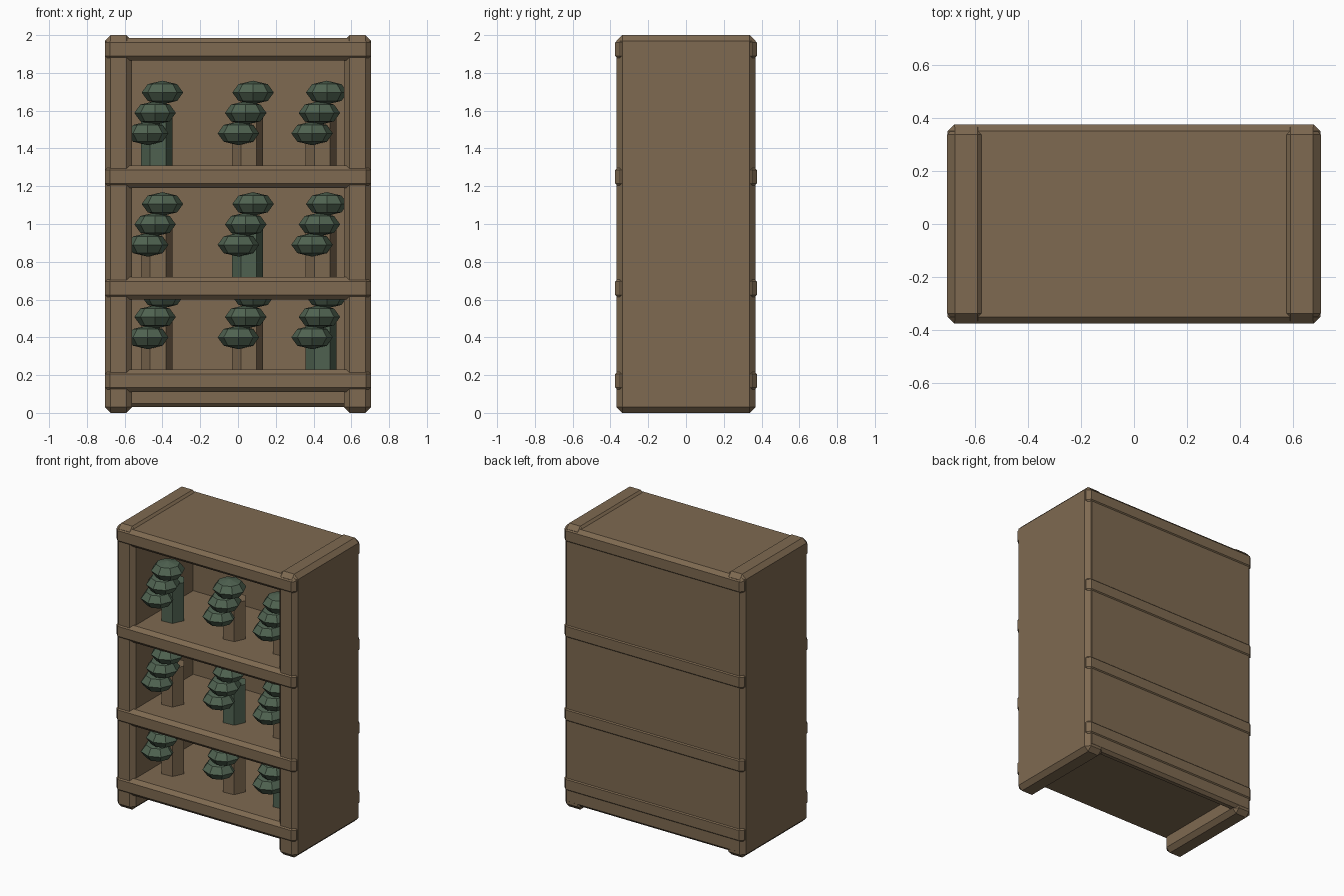
import bpy
import math

cube = bpy.data.objects.get("Cube")
if cube:
    bpy.data.objects.remove(cube, do_unlink=True)


def make_material(name, color):
    mat = bpy.data.materials.new(name)
    mat.use_nodes = True
    mat.diffuse_color = (*color, 1)
    mat.node_tree.nodes["Principled BSDF"].inputs["Base Color"].default_value = (*color, 1)
    return mat


wood = make_material("brown wood", (0.21, 0.143, 0.082))
green = make_material("muted green", (0.08, 0.125, 0.083))


def bevelled_box(name, low, high, bevel):
    """Box between two corners with a flat chamfer on every edge."""
    centre = [(a + b) / 2 for a, b in zip(low, high)]
    bpy.ops.mesh.primitive_cube_add(size=1, location=centre)
    ob = bpy.context.object
    ob.name = name
    ob.scale = [b - a for a, b in zip(low, high)]
    bpy.ops.object.transform_apply(location=False, rotation=False, scale=True)
    mod = ob.modifiers.new("chamfer", 'BEVEL')
    mod.width = bevel
    mod.segments = 1
    ob.data.materials.append(wood)


# Side panels
bevelled_box("left_side", (0.56, -0.367, 0), (0.705, 0.367, 2), 0.03)
bevelled_box("right_side", (-0.705, -0.367, 0), (-0.56, 0.367, 2), 0.03)

# Back panel
bevelled_box("back_panel", (-0.69, 0.30, 0.03), (0.69, 0.368, 1.97), 0.02)

# Shelf boards
shelf_tops = {"bottom": 0.23, "lower": 0.72, "upper": 1.31, "top": 1.985}
for label, top in shelf_tops.items():
    bevelled_box(label + "_shelf", (-0.703, -0.375, top - 0.12),
                 (0.703, 0.375, top), 0.025)

# Potted ornaments: a six-sided stem with three leaning leaf clumps
columns = (-0.43, 0.05, 0.44)
rows = ("bottom", "lower", "upper")
for r, row in enumerate(rows):
    base = shelf_tops[row]
    for c, x in enumerate(columns):
        tag = f"{row}_{c + 1}"
        bpy.ops.mesh.primitive_cylinder_add(
            vertices=6, radius=0.083, depth=0.29,
            location=(x, -0.115, base + 0.125),
            rotation=(0, 0, math.radians(35)))
        stem = bpy.context.object
        stem.name = "stem_" + tag
        # One green stem per shelf, stepping along the diagonal
        stem.data.materials.append(green if c == 2 - r else wood)
        for i in range(3):
            bpy.ops.mesh.primitive_uv_sphere_add(
                segments=8, ring_count=4, radius=0.11,
                location=(x - 0.048 + 0.039 * i, -0.21, base + 0.17 + 0.108 * i))
            clump = bpy.context.object
            clump.name = f"leaf_clump_{tag}_{i + 1}"
            clump.scale.z = 0.57
            clump.data.materials.append(green)
